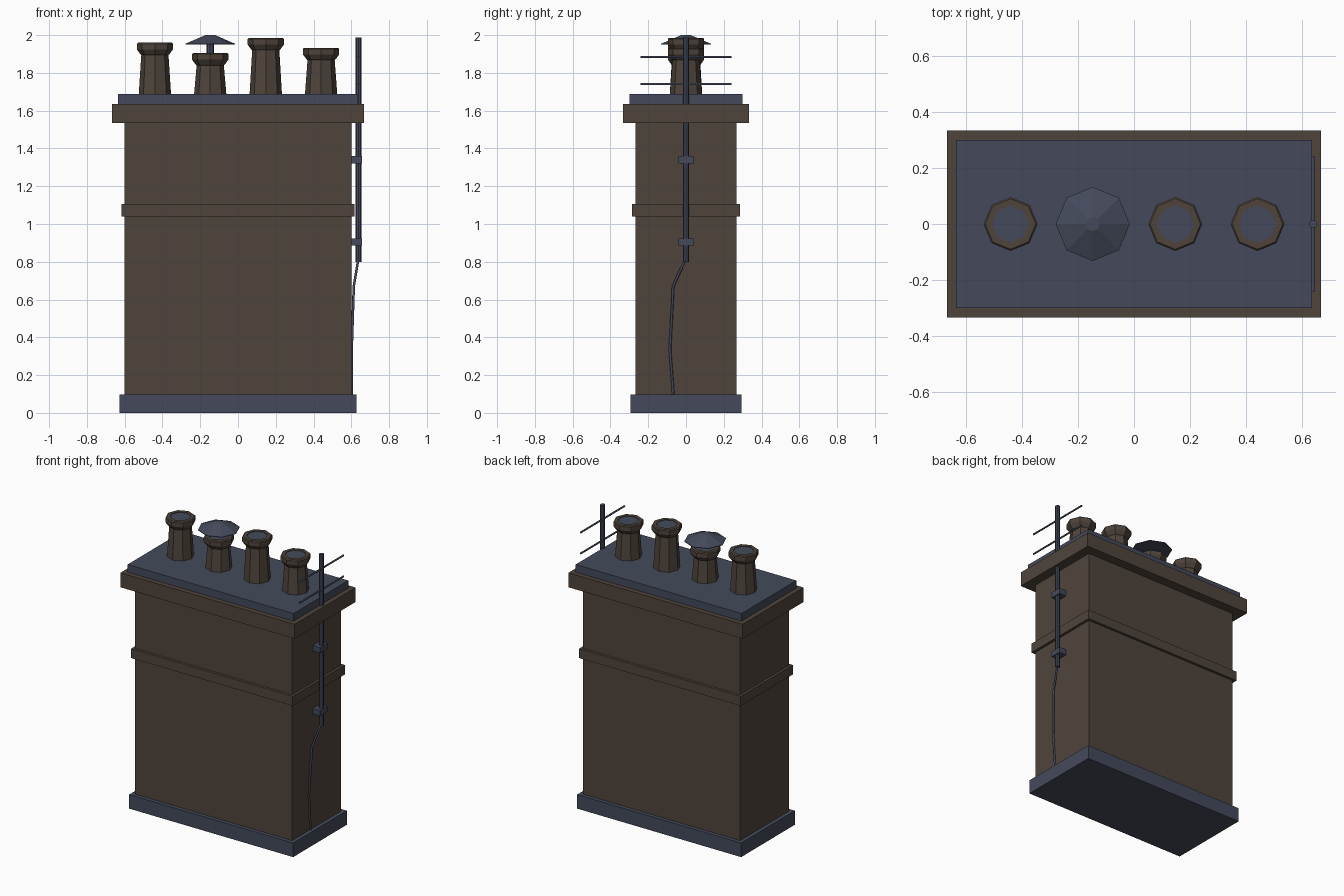
import bpy
import math

cube = bpy.data.objects.get("Cube")
if cube:
    bpy.data.objects.remove(cube, do_unlink=True)


def material(name, rgb):
    mat = bpy.data.materials.new(name)
    mat.use_nodes = True
    mat.diffuse_color = (*rgb, 1)
    mat.node_tree.nodes["Principled BSDF"].inputs["Base Color"].default_value = (*rgb, 1)
    return mat


BROWN = material("brown brick", (0.078, 0.058, 0.044))
SLATE = material("slate blue", (0.058, 0.068, 0.105))


def box(name, mat, half_x, half_y, z0, z1, x=0):
    bpy.ops.mesh.primitive_cube_add(size=2, location=(x, 0, (z0 + z1) / 2))
    ob = bpy.context.object
    ob.name = name
    ob.scale = (half_x, half_y, (z1 - z0) / 2)
    bpy.ops.object.transform_apply(location=False, rotation=False, scale=True)
    ob.data.materials.append(mat)
    return ob


def lathe(name, mats, profile, x, sides=8):
    """Stack of rings (radius, height), capped at both ends."""
    verts, faces = [], []
    for r, z in profile:
        for i in range(sides):
            a = math.tau * i / sides
            verts.append((r * math.cos(a), r * math.sin(a), z))
    for k in range(len(profile) - 1):
        for i in range(sides):
            j = (i + 1) % sides
            a, b = k * sides, (k + 1) * sides
            faces.append((a + i, a + j, b + j, b + i))
    faces.append(tuple(reversed(range(sides))))
    faces.append(tuple(range(len(verts) - sides, len(verts))))
    mesh = bpy.data.meshes.new(name)
    mesh.from_pydata(verts, [], faces)
    for mat in mats:
        mesh.materials.append(mat)
    # The top cap takes the last material
    mesh.polygons[len(faces) - 1].material_index = len(mats) - 1
    ob = bpy.data.objects.new(name, mesh)
    ob.location.x = x
    bpy.context.collection.objects.link(ob)
    return ob


def wire(name, points, radius):
    """Thin tube along a straight-segment path."""
    curve = bpy.data.curves.new(name, "CURVE")
    curve.dimensions = "3D"
    curve.bevel_depth = radius
    curve.bevel_resolution = 1
    curve.use_fill_caps = True
    spline = curve.splines.new("POLY")
    spline.points.add(len(points) - 1)
    for p, co in zip(spline.points, points):
        p.co = (*co, 1)
    curve.materials.append(SLATE)
    ob = bpy.data.objects.new(name, curve)
    bpy.context.collection.objects.link(ob)
    return ob


# Masonry stack
box("base_flashing", SLATE, 0.627, 0.293, 0, 0.097)
box("stack_body", BROWN, 0.6, 0.267, 0.05, 1.56)
box("string_course", BROWN, 0.618, 0.285, 1.04, 1.105)
box("cap_course", BROWN, 0.666, 0.333, 1.535, 1.635)
box("top_slab", SLATE, 0.634, 0.299, 1.63, 1.688)

# Chimney pots: flared collar, dark flue opening in the rim
pots = [(-0.44, 1.96), (-0.147, 1.905), (0.147, 1.985), (0.44, 1.933)]
for n, (x, top) in enumerate(pots, 1):
    lathe(f"chimney_pot_{n}", [BROWN, SLATE],
          [(0.086, 1.68), (0.072, top - 0.065), (0.078, top - 0.06),
           (0.096, top - 0.035), (0.096, top - 0.006), (0.09, top),
           (0.066, top), (0.066, top - 0.004)], x)

# Rain cowl on the second pot
cowl_x = pots[1][0]
lathe("cowl_stem", [SLATE], [(0.02, 1.89), (0.02, 1.965)], cowl_x)
lathe("cowl_hood", [SLATE], [(0.132, 1.95), (0.132, 1.954), (0.025, 2.0)], cowl_x)

# Aerial mast on the left face, with crossbars and wall brackets
mast_x = 0.638
lathe("aerial_mast", [SLATE], [(0.015, 0.8), (0.015, 1.988)], mast_x)
for n, z in enumerate((1.74, 1.885), 1):
    wire(f"aerial_crossbar_{n}", [(mast_x, -0.24, z), (mast_x, 0.24, z)], 0.006)
for n, z in enumerate((0.905, 1.34), 1):
    box(f"mast_bracket_{n}", SLATE, 0.03, 0.04, z - 0.019, z + 0.019, x=0.626)

# Loose cable running down the wall
wire("aerial_cable", [(0.638, 0, 0.82), (0.613, -0.068, 0.67),
                      (0.602, -0.085, 0.335), (0.602, -0.067, 0.09)], 0.007)
